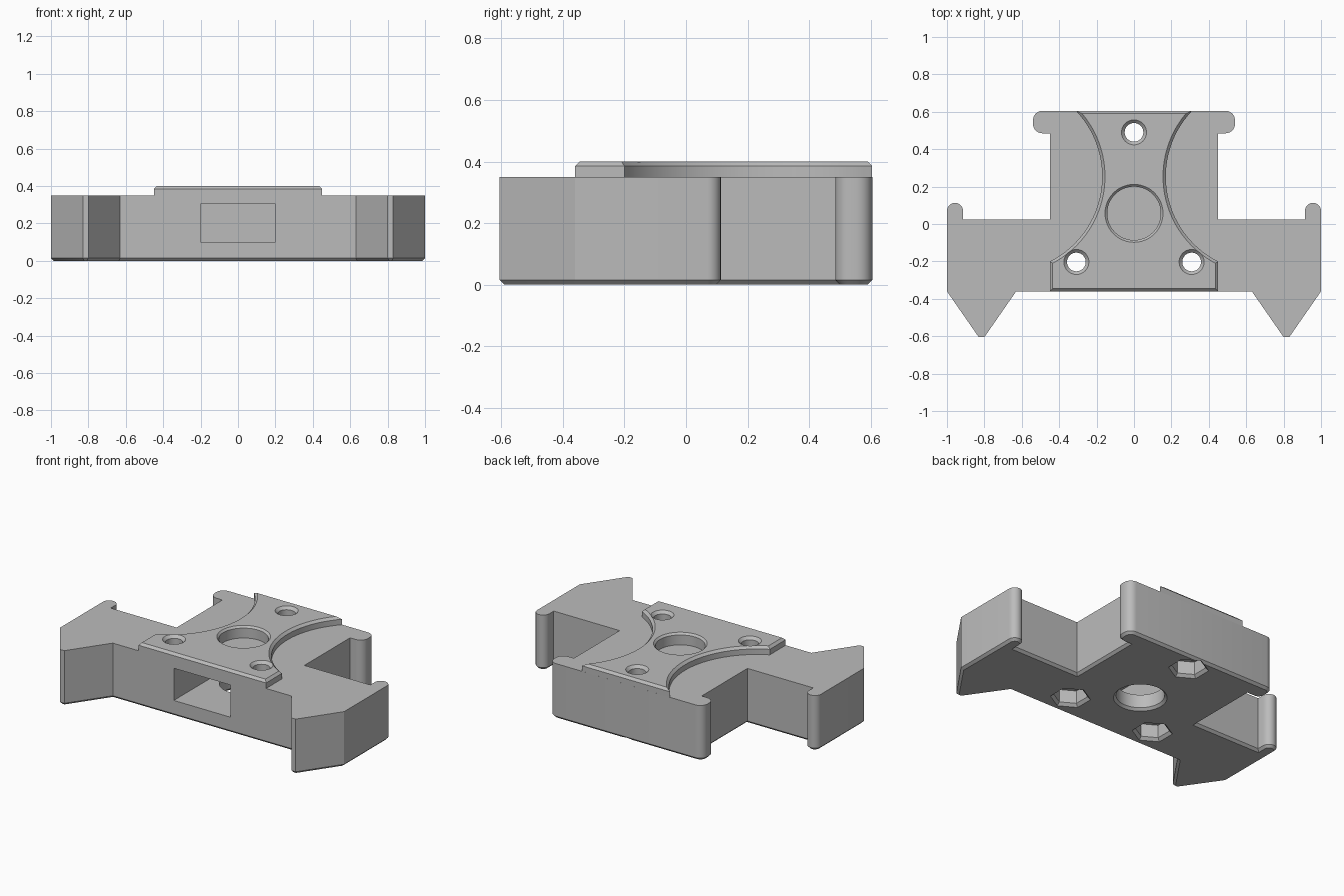
import bpy, bmesh
from math import cos, sin, pi, radians, atan2

if "Cube" in bpy.data.objects:
    bpy.data.objects.remove(bpy.data.objects["Cube"])

grey = bpy.data.materials.new("plain grey")
grey.use_nodes = True
grey.diffuse_color = (0.5, 0.5, 0.5, 1)
grey.node_tree.nodes["Principled BSDF"].inputs["Base Color"].default_value = (0.5, 0.5, 0.5, 1)


def arc(cx, cy, r, a0, a1, n):
    steps = [a0 + (a1 - a0) * i / n for i in range(n + 1)]
    return [(cx + r * cos(a), cy + r * sin(a)) for a in steps]


def add_object(name, bm):
    bmesh.ops.recalc_face_normals(bm, faces=bm.faces)
    mesh = bpy.data.meshes.new(name)
    bm.to_mesh(mesh)
    bm.free()
    mesh.materials.append(grey)
    obj = bpy.data.objects.new(name, mesh)
    bpy.context.collection.objects.link(obj)
    return obj


def slab(name, half, z0, z1, bevel_z, chamfer=0.015):
    """Mirror a half outline, extrude it and chamfer the rim at bevel_z."""
    outline = half + [(-x, y) for x, y in reversed(half)]
    bm = bmesh.new()
    base = bm.faces.new([bm.verts.new((x, y, z0)) for x, y in outline])
    top = bmesh.ops.extrude_face_region(bm, geom=[base], use_keep_orig=True)["geom"]
    for v in top:
        if isinstance(v, bmesh.types.BMVert):
            v.co.z = z1
    bmesh.ops.recalc_face_normals(bm, faces=bm.faces)
    rim = [e for e in bm.edges if all(abs(v.co.z - bevel_z) < 1e-5 for v in e.verts)]
    bmesh.ops.bevel(bm, geom=rim, offset=chamfer, segments=1, affect='EDGES')
    return add_object(name, bm)


def bore(name, x, y, profile, sides, turn=0):
    """Cutter made of stacked rings given as (radius, height)."""
    bm = bmesh.new()
    rings = []
    for r, z in profile:
        angles = [turn + 2 * pi * i / sides for i in range(sides)]
        rings.append([bm.verts.new((x + r * cos(a), y + r * sin(a), z)) for a in angles])
    for low, high in zip(rings, rings[1:]):
        for i in range(sides):
            j = (i + 1) % sides
            bm.faces.new((low[i], low[j], high[j], high[i]))
    bm.faces.new(rings[0])
    bm.faces.new(rings[-1])
    return add_object(name, bm)


def box(name, low, high):
    bm = bmesh.new()
    bmesh.ops.create_cube(bm, size=1)
    for v in bm.verts:
        for i in range(3):
            v.co[i] = high[i] if v.co[i] > 0 else low[i]
    return add_object(name, bm)


# Body: front spikes, side arms with hooked ends, rear stem with rounded clips
body_half = [(0.63, -0.36), (0.80, -0.605), (0.83, -0.605), (1.0, -0.36)]
body_half += arc(0.957, 0.07, 0.043, 0, pi, 12)
body_half += [(0.914, 0.025), (0.45, 0.025), (0.45, 0.485)]
body_half += arc(0.49, 0.535, 0.05, -pi / 2, 0, 6)
body_half += arc(0.49, 0.555, 0.05, 0, pi / 2, 6)
body = slab("body", body_half, 0, 0.35, 0)

# Raised plate with a waist of two concave arcs
cx, cy, r = 0.679, 0.254, 0.509
a0 = atan2(-0.2 - cy, 0.45 - cx)
a1 = atan2(0.605 - cy, 0.31 - cx) - 2 * pi
plate_half = [(0.45, -0.36)] + arc(cx, cy, r, a0, a1, 28)
plate = slab("raised_plate", plate_half, 0.35, 0.40, 0.40)

# Cutters: front pocket, centre bores, screw holes with hexagonal nut seats
cutters = [
    box("pocket_cutter", (-0.2, -0.5, 0.1), (0.2, 0.25, 0.305)),
    bore("top_bore_cutter", 0, 0.057, [(0.143, 0.325), (0.143, 0.388), (0.165, 0.41)], 48),
    bore("bottom_bore_cutter", 0, 0.057, [(0.165, -0.01), (0.14, 0.015), (0.14, 0.2)], 48),
]
for x, y in ((-0.308, -0.203), (0.308, -0.203), (0, 0.49)):
    cutters.append(bore("screw_cutter", x, y, [(0.05, -0.05), (0.05, 0.383), (0.077, 0.41)], 32))
    cutters.append(bore("nut_cutter", x, y, [(0.128, -0.01), (0.1, 0.018), (0.1, 0.1)], 6, pi / 2))

for obj in (body, plate):
    for cutter in cutters:
        mod = obj.modifiers.new("cut", 'BOOLEAN')
        mod.operation = 'DIFFERENCE'
        mod.solver = 'EXACT'
        mod.object = cutter
        cutter.hide_render = True

# Bake the cuts, then drop the cutters
graph = bpy.context.evaluated_depsgraph_get()
for obj in (body, plate):
    mesh = bpy.data.meshes.new_from_object(obj.evaluated_get(graph))
    obj.modifiers.clear()
    obj.data = mesh
for cutter in cutters:
    bpy.data.objects.remove(cutter)

# Smooth the round walls and keep the corners sharp
for obj in bpy.context.selected_objects:
    obj.select_set(False)
for obj in (body, plate):
    obj.select_set(True)
bpy.context.view_layer.objects.active = body
bpy.ops.object.shade_smooth_by_angle(angle=radians(25))
